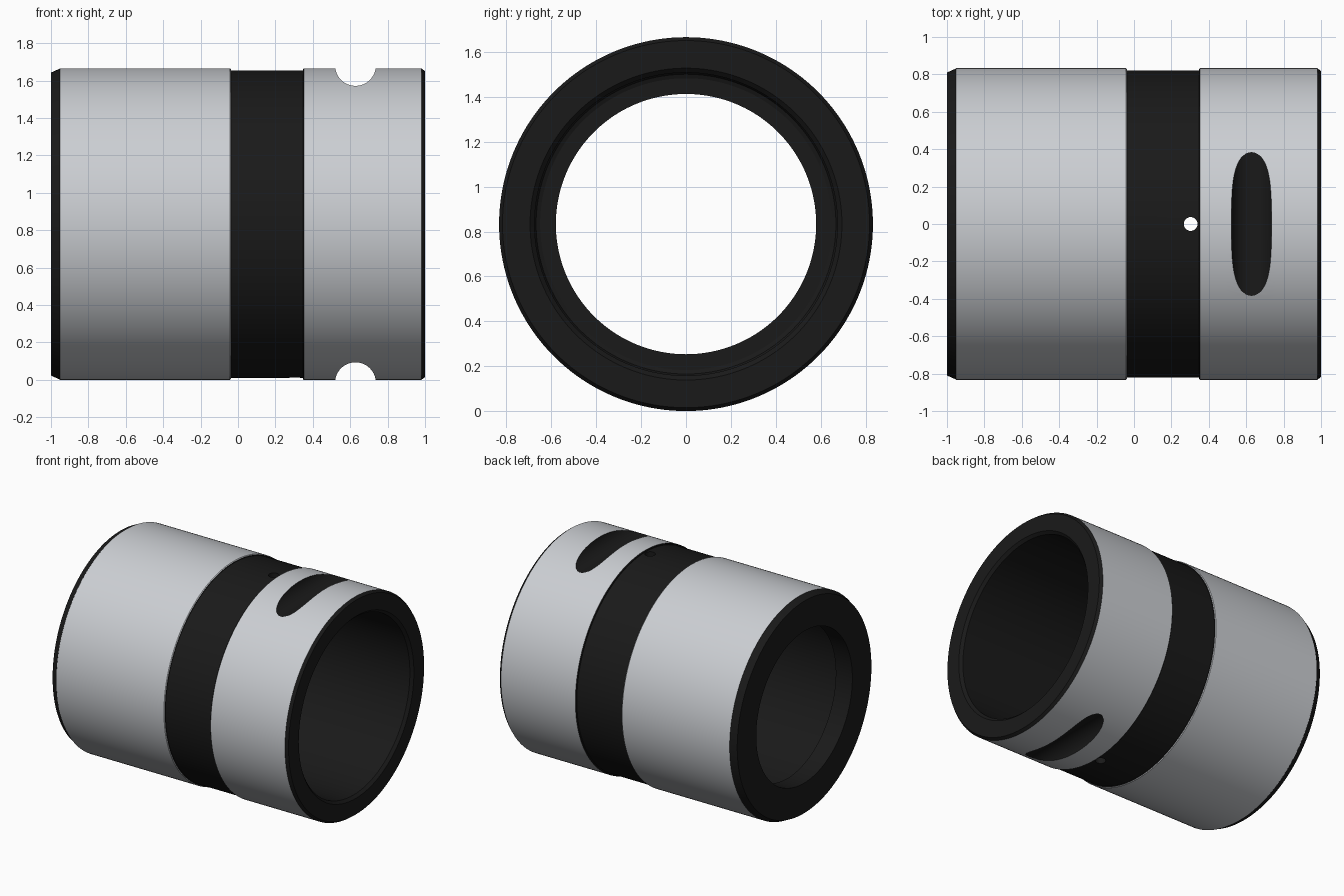
import bpy, bmesh, math
from mathutils import Matrix

if "Cube" in bpy.data.objects:
    bpy.data.objects.remove(bpy.data.objects["Cube"])

R = 0.833
SEG = 160


def material(name, c):
    m = bpy.data.materials.new(name)
    m.diffuse_color = (*c, 1)
    m.use_nodes = True
    m.node_tree.nodes["Principled BSDF"].inputs["Base Color"].default_value = m.diffuse_color
    return m


grey = material("steel", (0.6, 0.62, 0.65))
dark = material("dark_finish", (0.01, 0.01, 0.01))


def make_object(name, bm):
    bmesh.ops.recalc_face_normals(bm, faces=bm.faces)
    me = bpy.data.meshes.new(name)
    bm.to_mesh(me)
    bm.free()
    me.materials.append(grey)
    me.materials.append(dark)
    ob = bpy.data.objects.new(name, me)
    bpy.context.collection.objects.link(ob)
    return ob


# Sleeve: closed (x, radius, dark) profile turned about the x axis;
# the flag colours the band that starts at that point
profile = [
    (-1.0, 0.81, 1), (-0.955, R - 0.003, 1), (-0.952, R, 0),
    (-0.043, R, 0), (-0.038, R - 0.005, 1), (-0.038, 0.822, 1),
    (0.347, 0.822, 1), (0.347, R - 0.005, 1), (0.352, R, 0),
    (0.49, R, 0), (0.76, R, 0), (0.98, R, 1), (1.0, 0.818, 1),
    (1.0, 0.695, 1), (0.98, 0.675, 1),
    (-0.835, 0.675, 1), (-0.852, 0.668, 1), (-0.86, 0.65, 1),
    (-0.86, 0.58, 1), (-1.0, 0.58, 1),
]
bm = bmesh.new()
rings = []
for x, r, _ in profile:
    rings.append([bm.verts.new((x, r * math.cos(2 * math.pi * i / SEG),
                                R + r * math.sin(2 * math.pi * i / SEG)))
                  for i in range(SEG)])
for k, (_, _, flag) in enumerate(profile):
    a, b = rings[k], rings[(k + 1) % len(rings)]
    for i in range(SEG):
        j = (i + 1) % SEG
        f = bm.faces.new((a[i], a[j], b[j], b[i]))
        f.material_index = flag
sleeve = make_object("sleeve", bm)


# Cutters: two cross slots along y and one vertical oil hole
def cutter(name, loc, radius, length, axis, seg):
    bm = bmesh.new()
    rot = Matrix.Rotation(math.pi / 2, 4, 'X') if axis == 'Y' else Matrix()
    bmesh.ops.create_cone(bm, cap_ends=True, segments=seg, radius1=radius,
                          radius2=radius, depth=length,
                          matrix=Matrix.Translation(loc) @ rot)
    for f in bm.faces:
        f.material_index = 1
    ob = make_object(name, bm)
    ob.hide_render = True
    return ob


cutters = [cutter("slot_cutter", (0.628, 0, R + s * 0.848), 0.109, 2, 'Y', 64)
           for s in (1, -1)]
cutters.append(cutter("hole_cutter", (0.303, 0, R), 0.037, 3, 'Z', 32))

bpy.context.view_layer.objects.active = sleeve
sleeve.select_set(True)
for c in cutters:
    mod = sleeve.modifiers.new("cut", 'BOOLEAN')
    mod.operation = 'DIFFERENCE'
    mod.solver = 'EXACT'
    mod.object = c
    bpy.ops.object.modifier_apply(modifier=mod.name)
    bpy.data.objects.remove(c)

bpy.ops.object.select_all(action='DESELECT')
sleeve.select_set(True)
bpy.ops.object.shade_smooth_by_angle(angle=math.radians(20))
